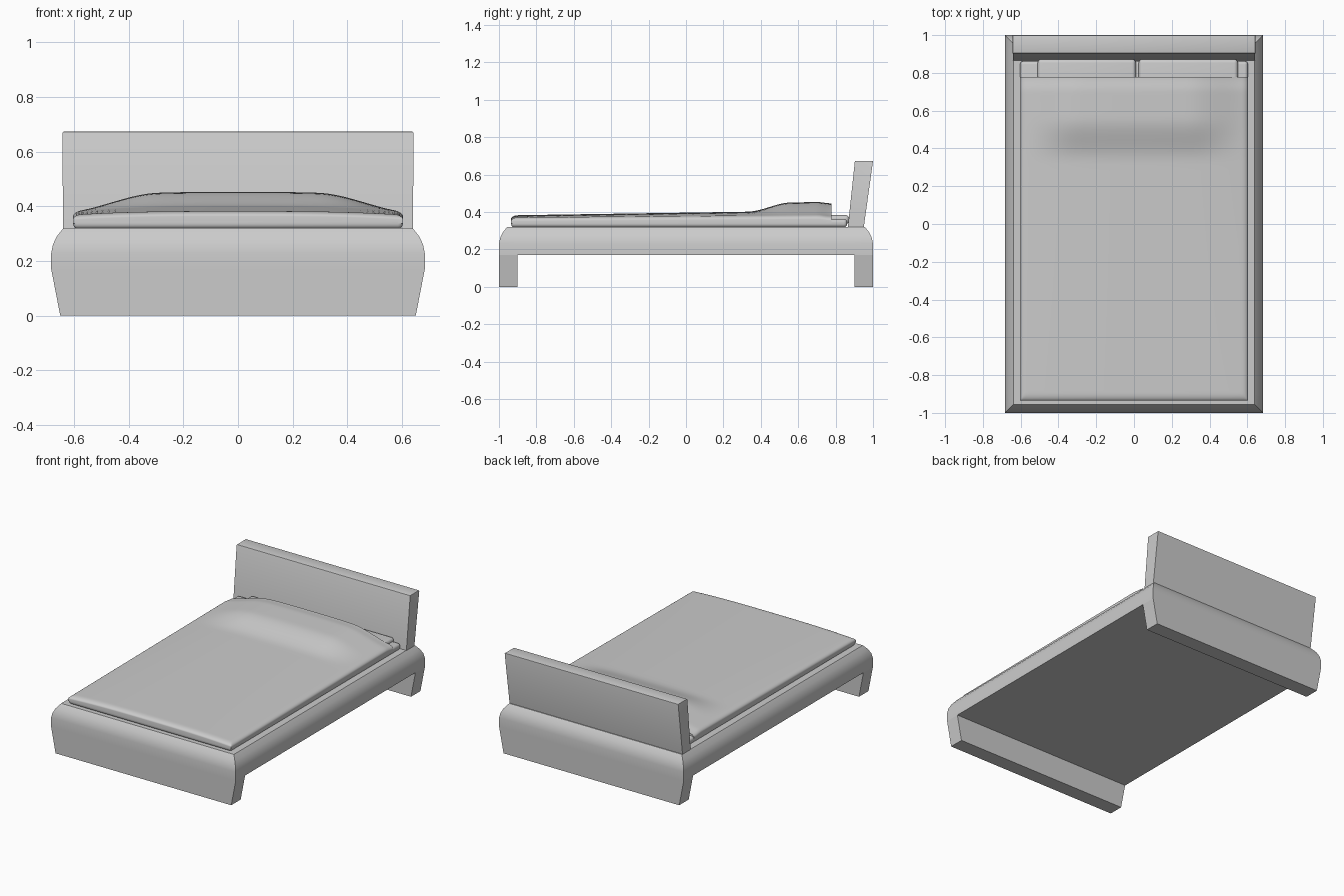
import bpy, bmesh, math
from mathutils import Vector

default = bpy.data.objects.get("Cube")
if default:
    bpy.data.objects.remove(default, do_unlink=True)


def finish(bm, name, angle=35):
    """Turn a bmesh into a smooth object that keeps its sharp edges."""
    bmesh.ops.recalc_face_normals(bm, faces=bm.faces[:])
    mesh = bpy.data.meshes.new(name)
    bm.to_mesh(mesh)
    bm.free()
    obj = bpy.data.objects.new(name, mesh)
    bpy.context.collection.objects.link(obj)
    bpy.ops.object.select_all(action='DESELECT')
    obj.select_set(True)
    bpy.context.view_layer.objects.active = obj
    bpy.ops.object.shade_smooth_by_angle(angle=math.radians(angle))
    return obj


def loft(bm, rings):
    """Join rectangles (x half width, y min, y max, z) into a closed solid."""
    loops = [[bm.verts.new(p) for p in ((-w, a, z), (w, a, z), (w, b, z), (-w, b, z))]
             for w, a, b, z in rings]
    for low, high in zip(loops, loops[1:]):
        for i in range(4):
            j = (i + 1) % 4
            bm.faces.new((low[i], low[j], high[j], high[i]))
    bm.faces.new(loops[0][::-1])
    bm.faces.new(loops[-1])


def soft_box(name, x, y, z, radius, segments=5):
    """Box between three (min, max) ranges with rounded edges."""
    bm = bmesh.new()
    bmesh.ops.create_cube(bm, size=1)
    for v in bm.verts:
        v.co = Vector([(r[0] + r[1]) / 2 + c * (r[1] - r[0])
                       for r, c in zip((x, y, z), v.co)])
    bmesh.ops.bevel(bm, geom=bm.edges[:], offset=radius, segments=segments,
                    profile=0.5, affect='EDGES')
    return finish(bm, name, 40)


def smooth(a, b, t):
    t = min(1, max(0, (t - a) / (b - a)))
    return t * t * (3 - 2 * t)


# Bed frame: rounded platform with full-width end panels as legs
HALF_W, UNDER, LEG = 0.683, 0.17, 0.9
bm = bmesh.new()
shoulder = [(UNDER, 0), (0.23, 0), (0.26, 0.006), (0.29, 0.02), (0.32, 0.044)]
loft(bm, [(HALF_W - d, d - 1, 1 - d, z) for z, d in shoulder])
for y in (-LEG, LEG):
    bmesh.ops.bisect_plane(bm, geom=bm.verts[:] + bm.edges[:] + bm.faces[:],
                           plane_co=(0, y, 0), plane_no=(0, 1, 0))
ends = [f for f in bm.faces
        if all(abs(v.co.z - UNDER) < 1e-4 for v in f.verts)
        and abs(f.calc_center_median().y) > LEG]
grown = bmesh.ops.extrude_face_region(bm, geom=ends)["geom"]
for v in grown:
    if isinstance(v, bmesh.types.BMVert):
        v.co.z = 0
        v.co.x *= 0.65 / HALF_W
finish(bm, "bed_frame", 30)

# Headboard leaning backwards
bm = bmesh.new()
loft(bm, [(0.64, 0.865, 0.95, 0.315), (0.642, 0.903, 1.0, 0.673)])
top_edges = [e for e in bm.edges if all(v.co.z > 0.6 for v in e.verts)]
bmesh.ops.bevel(bm, geom=top_edges, offset=0.005, segments=2,
                profile=0.5, affect='EDGES')
finish(bm, "headboard", 30)

# Mattress and pillows
soft_box("mattress", (-0.603, 0.603), (-0.935, 0.862), (0.318, 0.362), 0.018)
for side, x in (("right", (-0.51, 0.01)), ("left", (0.025, 0.55))):
    soft_box(side + "_pillow", x, (0.56, 0.873), (0.335, 0.383), 0.02)

# Blanket: draped sheet that swells over the pillows
BW, FOOT, HEAD = 0.604, -0.935, 0.778


def blanket_height(x, y):
    across = abs(x) / BW
    crown = 0.024 + 0.026 * (y - FOOT) / (HEAD - FOOT)
    edge = 1 - 0.55 * across ** 3
    rim = min(1, (BW - abs(x)) / 0.03, (y - FOOT) / 0.04)
    rounding = 0.018 * (math.sqrt(1 - (1 - max(0, rim)) ** 2) - 1)
    swell = 0.046 * smooth(0.33, 0.56, y) * smooth(0, 1, min(1, (1 - across) / 0.52))
    head_fall = 0.008 * smooth(0.7, HEAD, y)
    return 0.358 + crown * edge + rounding + swell - head_fall


bm = bmesh.new()
NX, NY = 48, 72
bmesh.ops.create_grid(bm, x_segments=NX, y_segments=NY, size=1)
for v in bm.verts:
    # Cosine spacing crowds rows near the rounded hems
    x = BW * math.sin(v.co.x * math.pi / 2)
    y = (FOOT + HEAD) / 2 + (HEAD - FOOT) / 2 * math.sin(v.co.y * math.pi / 2)
    v.co = (x, y, blanket_height(x, y))
hem = [e for e in bm.edges if e.is_boundary]
drop = bmesh.ops.extrude_edge_only(bm, edges=hem)["geom"]
for v in drop:
    if isinstance(v, bmesh.types.BMVert):
        v.co.z = 0.338
finish(bm, "blanket", 50)
